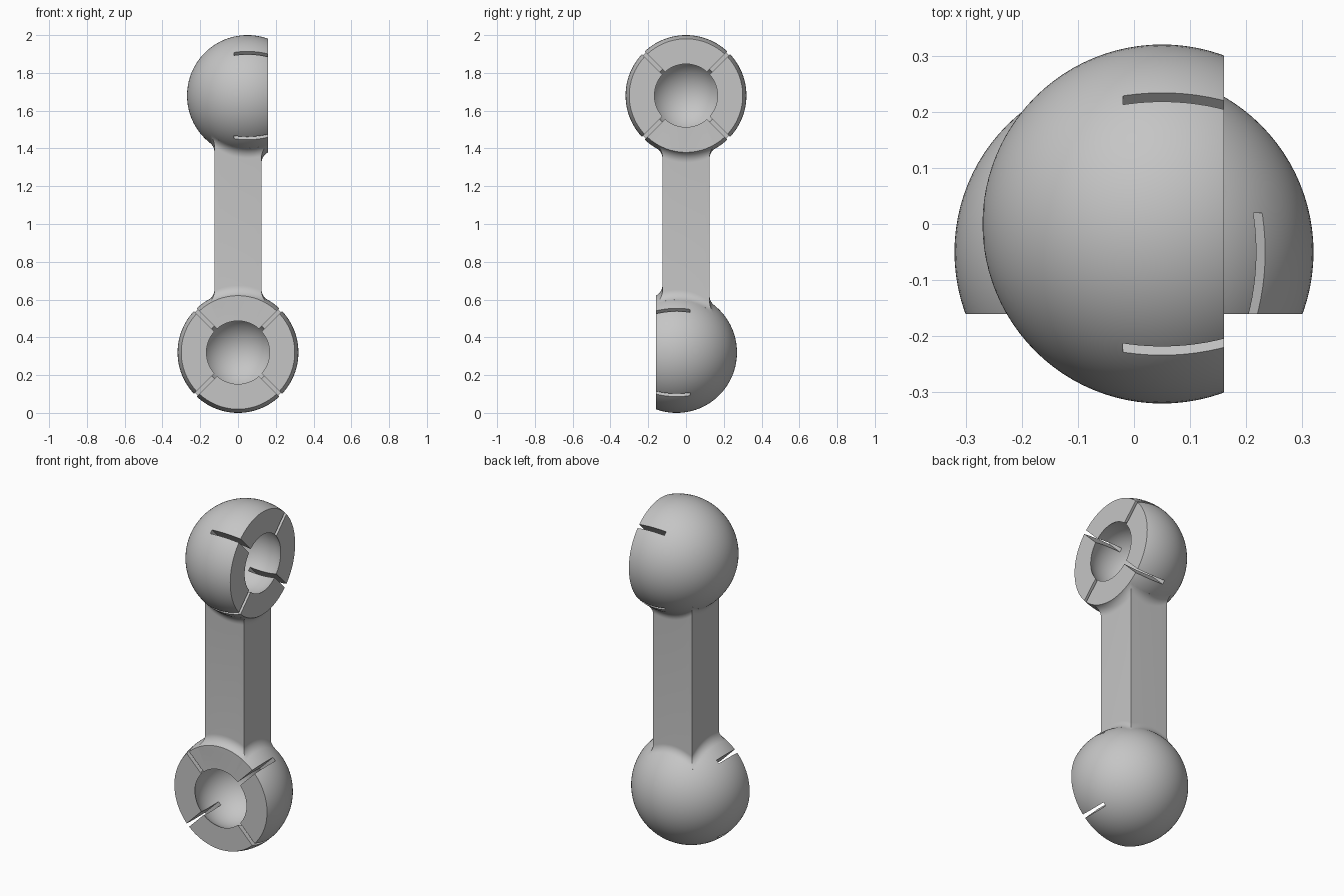
import bpy
import bmesh
from math import sqrt, sin, cos, atan2, pi, radians
from mathutils import Vector, Matrix

if "Cube" in bpy.data.objects:
    bpy.data.objects.remove(bpy.data.objects["Cube"])

BALL_R, SOCKET_R = 0.32, 0.2
HALF, FILLET = 0.125, 0.06
SIDE_STEPS, ARC_STEPS = 12, 8
UPPER = Vector((0.05, 0, 1.68))
LOWER = Vector((0, -0.05, 0.32))

grey = bpy.data.materials.new("plain grey")
grey.use_nodes = True
GREY = (0.56, 0.56, 0.56, 1)
grey.diffuse_color = GREY
grey.node_tree.nodes["Principled BSDF"].inputs["Base Color"].default_value = GREY


def make(name, bm):
    bmesh.ops.recalc_face_normals(bm, faces=bm.faces)
    mesh = bpy.data.meshes.new(name)
    bm.to_mesh(mesh)
    bm.free()
    mesh.materials.append(grey)
    obj = bpy.data.objects.new(name, mesh)
    bpy.context.collection.objects.link(obj)
    return obj


def combine(body, tool, operation):
    """Apply a boolean and discard the tool."""
    tool.hide_render = True
    mod = body.modifiers.new("combine", "BOOLEAN")
    mod.operation, mod.solver, mod.object = operation, "EXACT", tool
    bpy.context.view_layer.objects.active = body
    bpy.ops.object.modifier_apply(modifier=mod.name)
    bpy.data.objects.remove(tool)


def fillet_point(n, s, f, head, up):
    """Point on the concave blend from one shaft side (normal n) to a ball."""
    t = Vector((-n.y, n.x, 0))
    out = HALF + FILLET - head.dot(n)
    d = HALF
    for _ in range(8):
        rho = sqrt(BALL_R ** 2 - (s * d - head.dot(t)) ** 2)
        rise = sqrt((rho + FILLET) ** 2 - out ** 2)
        angle = f * atan2(rise, out)
        d = HALF + FILLET * (1 - cos(angle))
    p = n * d + t * (s * d)
    p.z = head.z - up * (rise - FILLET * sin(angle))
    return p


def ring(f, head, up):
    normals = [Vector((1, 0, 0)), Vector((0, 1, 0)),
               Vector((-1, 0, 0)), Vector((0, -1, 0))]
    points = []
    for k, n in enumerate(normals):
        for i in range(SIDE_STEPS):
            p = fillet_point(n, 2 * i / SIDE_STEPS - 1, f, head, up)
            if i == 0:  # mitred corner shared by two sides
                p = (p + fillet_point(normals[k - 1], 1, f, head, up)) / 2
            points.append(p)
    return points


def flare(head, up):
    rings = [ring(i / ARC_STEPS, head, up) for i in range(ARC_STEPS + 1)]
    # closing ring buried in the ball
    rings.append([p + (head - p).normalized() * 0.03 for p in rings[-1]])
    return rings


# Square shaft, flared at both ends
bm = bmesh.new()
rings = flare(LOWER, -1)[::-1] + flare(UPPER, 1)
loops = [[bm.verts.new(p) for p in r] for r in rings]
count = len(loops[0])
for a, b in zip(loops, loops[1:]):
    for i in range(count):
        j = (i + 1) % count
        bm.faces.new((a[i], a[j], b[j], b[i]))
for loop, z in ((loops[0], LOWER.z + 0.25), (loops[-1], UPPER.z - 0.25)):
    tip = bm.verts.new((0, 0, z))
    for i in range(count):
        bm.faces.new((loop[i], loop[(i + 1) % count], tip))
body = make("double_socket_link", bm)


def ball(name, radius, place):
    bm = bmesh.new()
    bmesh.ops.create_uvsphere(bm, u_segments=96, v_segments=48, radius=radius,
                              matrix=place @ Matrix.Rotation(pi / 2, 4, "Y"))
    return make(name, bm)


def box(name, low, high, place, turn=0):
    size = Vector(high) - Vector(low)
    mid = (Vector(high) + Vector(low)) / 2
    bm = bmesh.new()
    bmesh.ops.create_cube(bm, size=1, matrix=place @ Matrix.Rotation(turn, 4, "X")
                          @ Matrix.Translation(mid) @ Matrix.Diagonal((*size, 1)))
    return make(name, bm)


# Each head opens along its local +x
places = [Matrix.Translation(UPPER),
          Matrix.Translation(LOWER) @ Matrix.Rotation(-pi / 2, 4, "Z")]
for place in places:
    combine(body, ball("ball_head", BALL_R, place), "UNION")
for place in places:
    combine(body, box("mouth_cutter", (0.11, -0.5, -0.5), (0.5, 0.5, 0.5), place), "DIFFERENCE")
    combine(body, ball("socket_cutter", SOCKET_R, place), "DIFFERENCE")
    for turn in (pi / 4, -pi / 4):
        combine(body, box("slot_cutter", (-0.07, -0.5, -0.011), (0.4, 0.5, 0.011), place, turn),
                "DIFFERENCE")

# Smooth curved skin, crisp edges
bpy.ops.object.select_all(action="DESELECT")
body.select_set(True)
bpy.context.view_layer.objects.active = body
bpy.ops.object.shade_smooth_by_angle(angle=radians(25))
